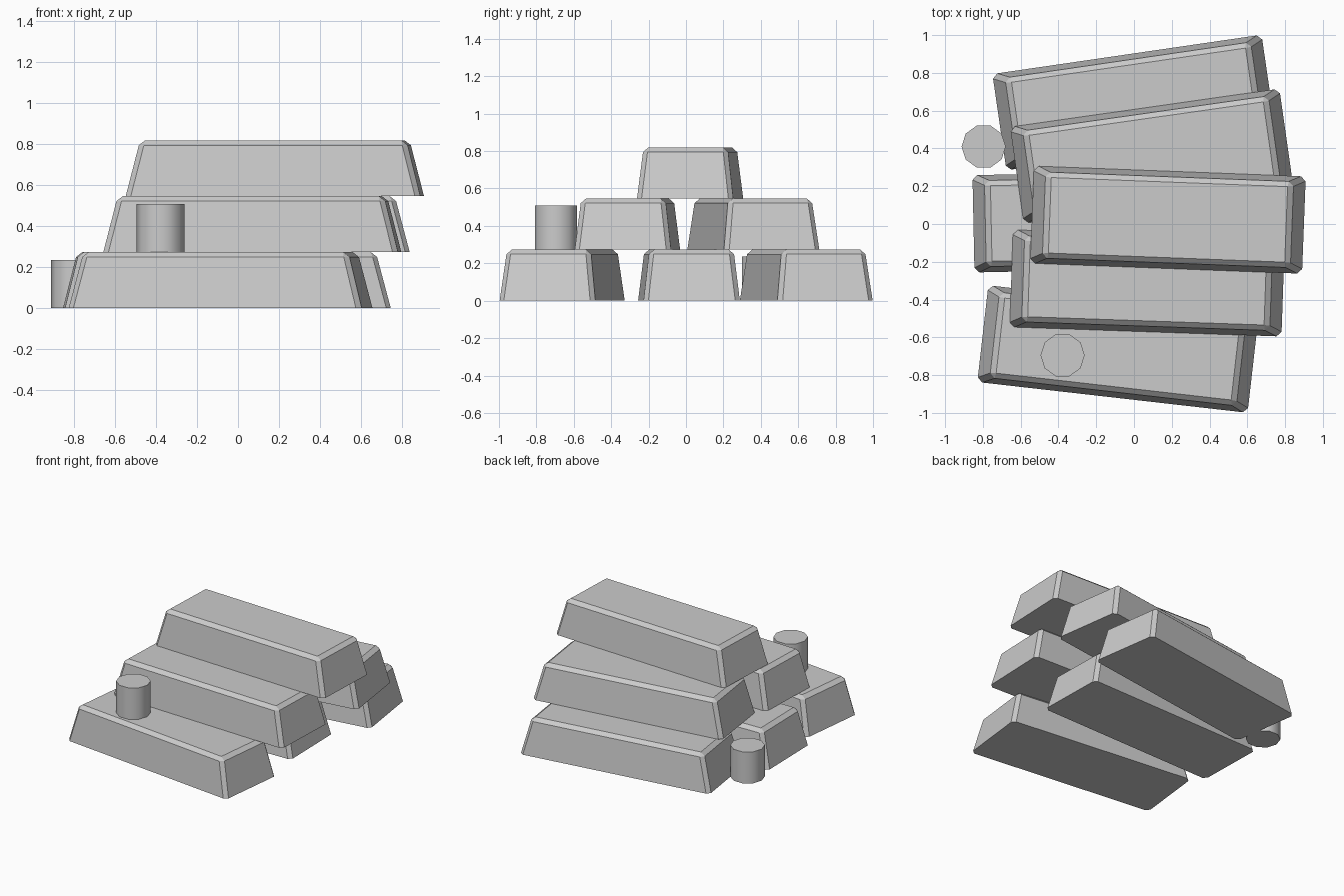
import bpy, bmesh
from math import radians, sin, cos, pi

if "Cube" in bpy.data.objects:
    bpy.data.objects.remove(bpy.data.objects["Cube"])

HEIGHT = 0.273  # height of one bar, also the layer spacing


def make_object(name, bm, location, angle=0.0):
    bmesh.ops.recalc_face_normals(bm, faces=bm.faces)
    mesh = bpy.data.meshes.new(name)
    bm.to_mesh(mesh)
    bm.free()
    obj = bpy.data.objects.new(name, mesh)
    obj.location = location
    obj.rotation_euler.z = radians(angle)
    bpy.context.collection.objects.link(obj)
    return obj


# Ingot: tapered block with chamfered upright and top edges
def ingot(name, x, y, layer, angle):
    bm = bmesh.new()
    bmesh.ops.create_cube(bm, size=1)
    for v in bm.verts:
        top = v.co.z > 0
        v.co.x *= 1.302 if top else 1.44
        v.co.y *= 0.45 if top else 0.515
        v.co.z = HEIGHT if top else 0
    edges = [e for e in bm.edges if any(v.co.z > 0.1 for v in e.verts)]
    bmesh.ops.bevel(bm, geom=edges, offset=0.025, segments=1,
                    profile=0.5, affect='EDGES')
    return make_object(name, bm, (x, y, layer * HEIGHT), angle)


# Small ten-sided round slug
def slug(name, x, y, z, radius=0.117, height=0.235, sides=10):
    bm = bmesh.new()
    ring = [bm.verts.new((radius * cos(2 * pi * i / sides),
                          radius * sin(2 * pi * i / sides), 0))
            for i in range(sides)]
    base = bm.faces.new(ring)
    ext = bmesh.ops.extrude_face_region(bm, geom=[base], use_keep_orig=True)
    for v in ext["geom"]:
        if isinstance(v, bmesh.types.BMVert):
            v.co.z += height
    obj = make_object(name, bm, (x, y, z))
    bpy.ops.object.select_all(action='DESELECT')
    obj.select_set(True)
    bpy.context.view_layer.objects.active = obj
    bpy.ops.object.shade_smooth_by_angle(angle=radians(50))
    return obj


# Stack of bars: three, two, one
ingot("bottom_bar_front", -0.085, -0.662, 0, -6.5)
ingot("bottom_bar_middle", -0.130, 0.016, 0, 1.2)
ingot("bottom_bar_back", 0.0, 0.643, 0, 8.3)
ingot("middle_bar_front", 0.070, -0.313, 1, -2.0)
ingot("middle_bar_back", 0.093, 0.360, 1, 8.1)
ingot("top_bar", 0.180, 0.022, 2, -2.2)

# Loose slugs, one on the ground and one on the front bar
slug("ground_slug", -0.796, 0.41, 0)
slug("upper_slug", -0.378, -0.695, HEIGHT)
